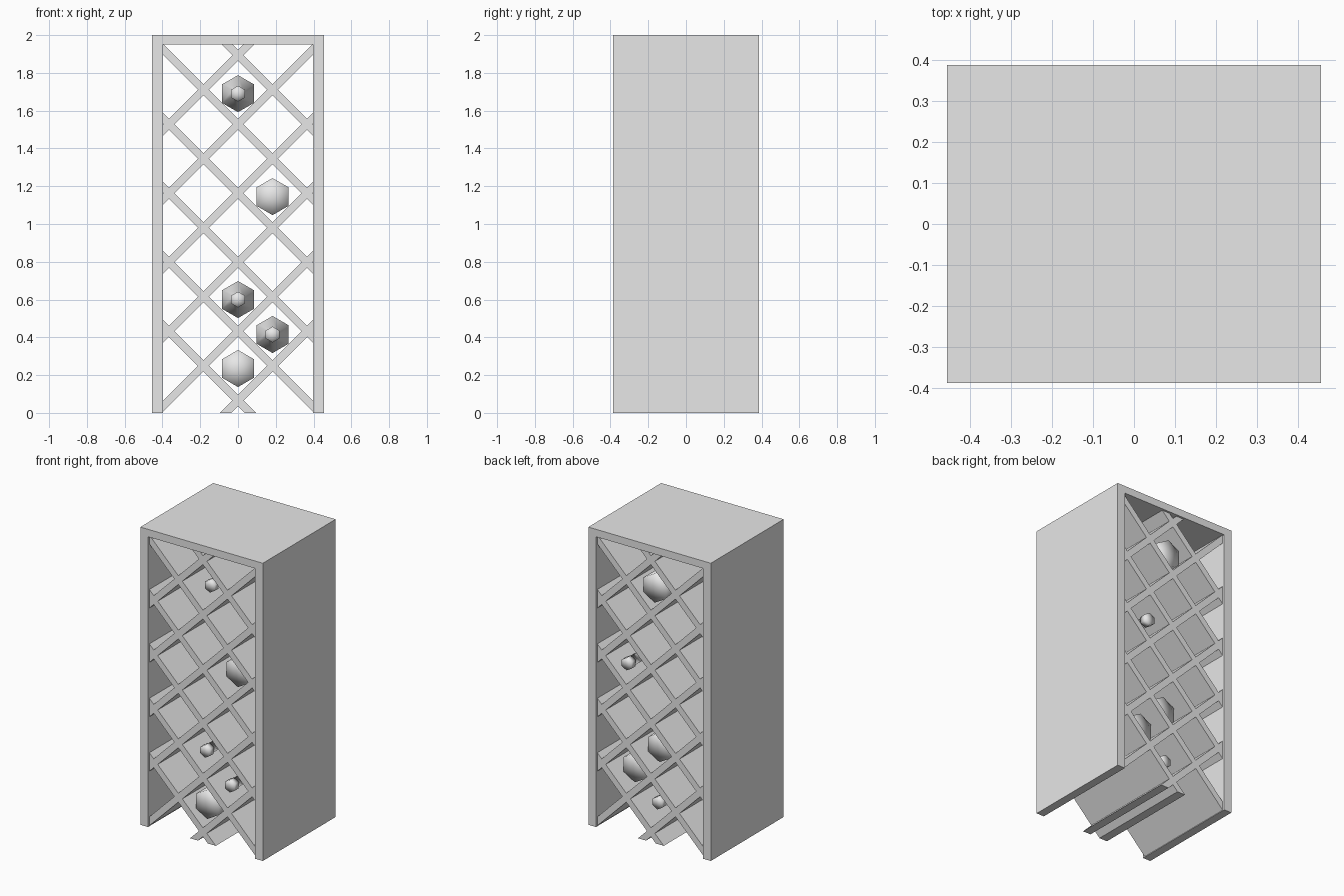
import bpy, bmesh, math
from mathutils import Vector, Matrix

cube = bpy.data.objects.get("Cube")
if cube:
    bpy.data.objects.remove(cube, do_unlink=True)

HALF_W, HALF_D, HEIGHT = 0.455, 0.387, 2.0
INNER_W, INNER_TOP = 0.398, 1.95
PITCH, FIRST = 0.3655, 0.066

grey = bpy.data.materials.new("light grey")
grey.use_nodes = True
grey.diffuse_color = (0.8, 0.8, 0.8, 1)
grey.node_tree.nodes["Principled BSDF"].inputs["Base Color"].default_value = (0.8, 0.8, 0.8, 1)


def finish(name, bm, smooth=False):
    bmesh.ops.recalc_face_normals(bm, faces=bm.faces)
    for f in bm.faces:
        f.smooth = smooth
    mesh = bpy.data.meshes.new(name)
    bm.to_mesh(mesh)
    bm.free()
    mesh.materials.append(grey)
    obj = bpy.data.objects.new(name, mesh)
    bpy.context.collection.objects.link(obj)
    return obj


def clip(bm, point, normal):
    """Cut away everything beyond a plane and close the cut."""
    geom = bm.verts[:] + bm.edges[:] + bm.faces[:]
    bmesh.ops.bisect_plane(bm, geom=geom, plane_co=point, plane_no=normal, clear_outer=True)
    rim = [e for e in bm.edges if e.is_boundary]
    if rim:
        bmesh.ops.holes_fill(bm, edges=rim, sides=0)


# Open cabinet: two sides and a top, extruded front to back
bm = bmesh.new()
outline = [(-HALF_W, 0), (-HALF_W, HEIGHT), (HALF_W, HEIGHT), (HALF_W, 0),
           (INNER_W, 0), (INNER_W, INNER_TOP), (-INNER_W, INNER_TOP), (-INNER_W, 0)]
face = bm.faces.new([bm.verts.new((x, -HALF_D, z)) for x, z in outline])
out = bmesh.ops.extrude_face_region(bm, geom=[face])
bmesh.ops.translate(bm, vec=(0, 2 * HALF_D, 0),
                    verts=[v for v in out["geom"] if isinstance(v, bmesh.types.BMVert)])
finish("cabinet_frame", bm)


# Diagonal shelf boards, trimmed to the inside of the cabinet
def shelf_board(name, centre_z, side):
    bm = bmesh.new()
    bmesh.ops.create_cube(bm, size=1)
    bmesh.ops.scale(bm, vec=(2, 0.745, 0.042), verts=bm.verts)
    bmesh.ops.rotate(bm, matrix=Matrix.Rotation(side * math.pi / 4, 3, 'Y'), verts=bm.verts)
    bmesh.ops.translate(bm, vec=(0, 0, centre_z), verts=bm.verts)
    clip(bm, (0, 0, 0), (0, 0, -1))
    clip(bm, (0, 0, INNER_TOP), (0, 0, 1))
    clip(bm, (INNER_W, 0, 0), (1, 0, 0))
    clip(bm, (-INNER_W, 0, 0), (-1, 0, 0))
    finish(name, bm)


for i in range(6):
    for side, label in ((-1, "rising"), (1, "falling")):
        shelf_board(f"{label}_shelf_board_{i + 1}", FIRST + i * PITCH, side)

# Six-sided bottles: (radius, distance from base)
PROFILE = [(0.098, 0), (0.098, 0.38), (0.034, 0.48), (0.034, 0.585), (0.042, 0.585), (0.042, 0.63)]


def bottle(name, x, z, base_y, direction):
    bm = bmesh.new()
    rings = []
    for radius, dist in PROFILE:
        y = base_y + direction * dist
        rings.append([bm.verts.new((x + radius * math.sin(k * math.pi / 3), y,
                                    z + radius * math.cos(k * math.pi / 3))) for k in range(6)])
    for a, b in zip(rings, rings[1:]):
        for k in range(6):
            n = (k + 1) % 6
            bm.faces.new((a[k], a[n], b[n], b[k]))
    for ring in (rings[0], rings[-1]):
        hub = bm.verts.new((x, ring[0].co.y, z))
        for k in range(6):
            bm.faces.new((ring[k], ring[(k + 1) % 6], hub))
    finish(name, bm, smooth=True)


# Column, row, base position and the way the neck points
BOTTLES = [(0, 0.235, -0.325, 1), (0.183, 0.415, 0.28, -1), (0, 0.6, 0.28, -1),
           (0.183, 1.145, -0.26, 1), (0, 1.69, 0.33, -1)]
for i, spec in enumerate(BOTTLES):
    bottle(f"bottle_{i + 1}", *spec)
